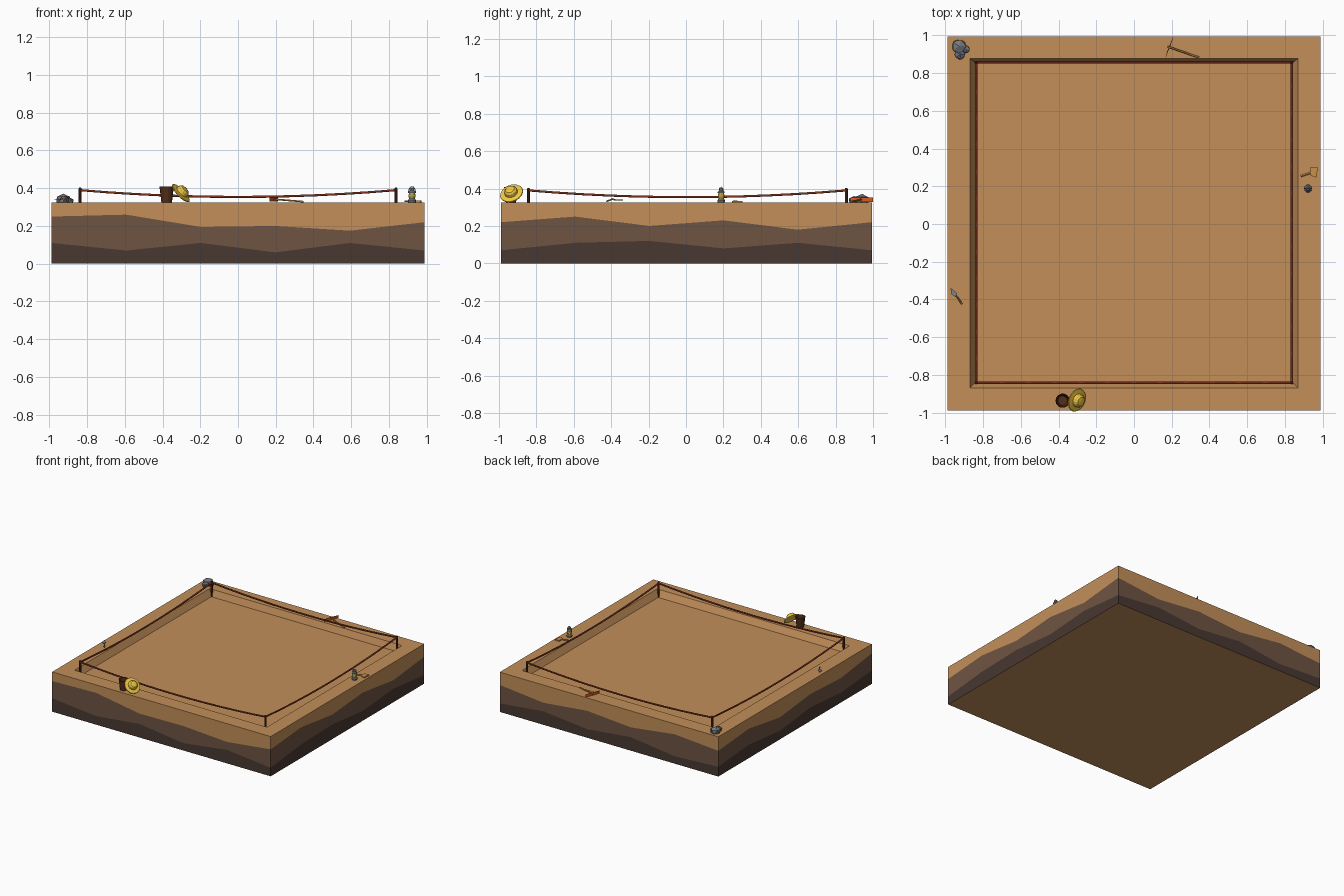
import bpy, bmesh, math, random
from mathutils import Vector

if "Cube" in bpy.data.objects:
    bpy.data.objects.remove(bpy.data.objects["Cube"])

random.seed(4)
TOP = 0.325


def mat(name, r, g, b):
    m = bpy.data.materials.new(name)
    m.diffuse_color = [((c / 255 + 0.055) / 1.055) ** 2.4 for c in (r, g, b)] + [1]
    m.use_nodes = True
    m.node_tree.nodes["Principled BSDF"].inputs["Base Color"].default_value = m.diffuse_color
    return m


SOIL = mat("soil", 195, 143, 90)
MID = mat("subsoil", 110, 84, 66)
DEEP = mat("bedrock", 72, 56, 50)
WOOD = mat("dark_wood", 84, 46, 26)
ROPE = mat("rope", 125, 52, 30)
STONE = mat("stone", 118, 122, 128)
STEEL = mat("steel", 125, 132, 140)
TAN = mat("tan_wood", 200, 145, 75)
ORANGE = mat("orange", 215, 90, 30)
STRAW = mat("straw", 240, 200, 66)
GLASS = mat("lamp_glass", 235, 200, 80)


def finish(name, bm, mats):
    bmesh.ops.recalc_face_normals(bm, faces=bm.faces[:])
    me = bpy.data.meshes.new(name)
    bm.to_mesh(me)
    bm.free()
    for m in mats:
        me.materials.append(m)
    ob = bpy.data.objects.new(name, me)
    bpy.context.collection.objects.link(ob)
    return ob


def stack(bm, rings, slots):
    """Join equal-sized rings of points with quads and cap both ends."""
    vs = [[bm.verts.new(p) for p in ring] for ring in rings]
    n = len(rings[0])
    for a, b, s in zip(vs, vs[1:], slots):
        for i in range(n):
            bm.faces.new((a[i], a[(i + 1) % n], b[(i + 1) % n], b[i])).material_index = s
    bm.faces.new(vs[0][::-1])
    bm.faces.new(vs[-1])


def lathe(name, profile, loc, m, n=12, rot=(0, 0, 0)):
    bm = bmesh.new()
    rings = [[(r * math.cos(2 * math.pi * i / n), r * math.sin(2 * math.pi * i / n), z)
              for i in range(n)] for r, z in profile]
    stack(bm, rings, [0] * (len(rings) - 1))
    ob = finish(name, bm, [m])
    ob.location, ob.rotation_euler = loc, rot
    return ob


def prism(name, pts, z0, z1, m):
    bm = bmesh.new()
    stack(bm, [[(x, y, z) for x, y in pts] for z in (z0, z1)], [0])
    return finish(name, bm, [m])


def tube(name, pts, r, m):
    cu = bpy.data.curves.new(name, 'CURVE')
    cu.dimensions = '3D'
    cu.bevel_depth, cu.bevel_resolution, cu.use_fill_caps = r, 1, True
    sp = cu.splines.new('POLY')
    sp.points.add(len(pts) - 1)
    for p, co in zip(sp.points, pts):
        p.co = (*co, 1)
    cu.materials.append(m)
    ob = bpy.data.objects.new(name, cu)
    bpy.context.collection.objects.link(ob)
    return ob


# Layered ground block with a shallow sloped pit
steps = [-1, -0.6, -0.2, 0.2, 0.6]
border = ([(t, -1) for t in steps] + [(1, t) for t in steps]
          + [(-t, 1) for t in steps] + [(-1, -t) for t in steps])
upper = [.25, .26, .195, .20, .175, .22, .25, .20, .23, .18,
         .22, .18, .22, .19, .24, .21, .24, .18, .22, .20]
lower = [.11, .07, .11, .06, .11, .07, .11, .12, .08, .11,
         .07, .11, .07, .11, .06, .08, .11, .07, .11, .08]


def ring(sx, front, back, zs):
    return [(x * sx, front + (y + 1) / 2 * (back - front), z) for (x, y), z in zip(border, zs)]


bm = bmesh.new()
stack(bm, [ring(.988, -.989, .994, zs) for zs in ([0] * 20, lower, upper, [TOP] * 20)]
      + [ring(.870, -.869, .876, [TOP] * 20), ring(.842, -.842, .857, [TOP - .052] * 20)],
      [2, 1, 0, 0, 0])
finish("ground_block", bm, [SOIL, MID, DEEP])

# Corner posts and sagging ropes
P, F, B = 0.837, -.842, .857
corners = [(-P, F), (P, F), (P, B), (-P, B)]
for i, (x, y) in enumerate(corners):
    lathe(f"post_{i}", [(.004, 0), (.008, .04), (.008, .122), (.005, .128)], (x, y, .275), WOOD, 8)
    a, b = Vector((x, y, .39)), Vector((*corners[(i + 1) % 4], .39))
    pts = []
    for k in range(13):
        t = k / 12
        p = a.lerp(b, t)
        p.z -= .036 * 4 * t * (1 - t)
        pts.append(p)
    tube(f"rope_{i}", pts, .0065, ROPE)

# Rock pile in the back left corner
for i, (x, y, r) in enumerate([(-.927, .942, .042), (-.922, .898, .03), (-.890, .925, .022)]):
    bm = bmesh.new()
    bmesh.ops.create_icosphere(bm, subdivisions=1, radius=r)
    for v in bm.verts:
        v.co *= random.uniform(.92, 1.1)
        v.co.z = max(v.co.z * .8, -r * .35)
    rock = finish(f"rock_{i}", bm, [STONE])
    rock.location = (x, y, TOP + r * .33)

# Bucket
lathe("bucket", [(.028, 0), (.038, .083), (.034, .083), (.025, .01)], (-.378, -.936, TOP), WOOD, 14)

# Straw hat leaning on the bucket
hat_at, tilt = Vector((-.302, -.933, .375)), (0, math.radians(48), math.radians(-22))
lathe("hat_brim", [(.058, -.006), (.064, -.002), (.062, .002), (.03, .006)], hat_at, STRAW, 20, tilt)
lathe("hat_crown", [(.037, 0), (.034, .022), (.025, .032), (.010, .035)], hat_at, STRAW, 16, tilt)

# Pick: thin curved head and wooden handle
prism("pick_head", [(.211, .999), (.196, .965), (.185, .937), (.174, .91), (.168, .880),
                    (.177, .907), (.189, .934), (.200, .963)], TOP + .004, TOP + .026, ORANGE)
tube("pick_handle", [(.178, .940, .343), (.345, .882, .329)], .005, TAN)

# Lantern
L = (.922, .188, TOP)
lathe("lantern_base", [(.020, 0), (.021, .012), (.016, .02)], L, STEEL, 10)
lathe("lantern_glass", [(.016, .02), (.019, .033), (.016, .05)], L, GLASS, 10)
lathe("lantern_cap", [(.020, .05), (.020, .056), (.013, .063), (.013, .075), (.008, .08)], L, STEEL, 10)
tube("lantern_bail", [(L[0] + .019 * math.cos(a * math.pi / 8), L[1],
                      TOP + .055 + .03 * math.sin(a * math.pi / 8)) for a in range(9)], .0018, STEEL)

# Brush
prism("brush_bristles", [(.935, .257), (.968, .245), (.973, .303), (.934, .302)], TOP, TOP + .009, TAN)
tube("brush_handle", [(.884, .254, .331), (.938, .272, .331)], .005, TAN)

# Trowel
prism("trowel_blade", [(-.972, -.338), (-.968, -.372), (-.943, -.388), (-.938, -.366)],
      TOP + .012, TOP + .016, STEEL)
tube("trowel_neck", [(-.945, -.378, .340), (-.932, -.392, .345)], .003, STEEL)
tube("trowel_handle", [(-.934, -.390, .345), (-.912, -.424, .332)], .0045, TAN)
